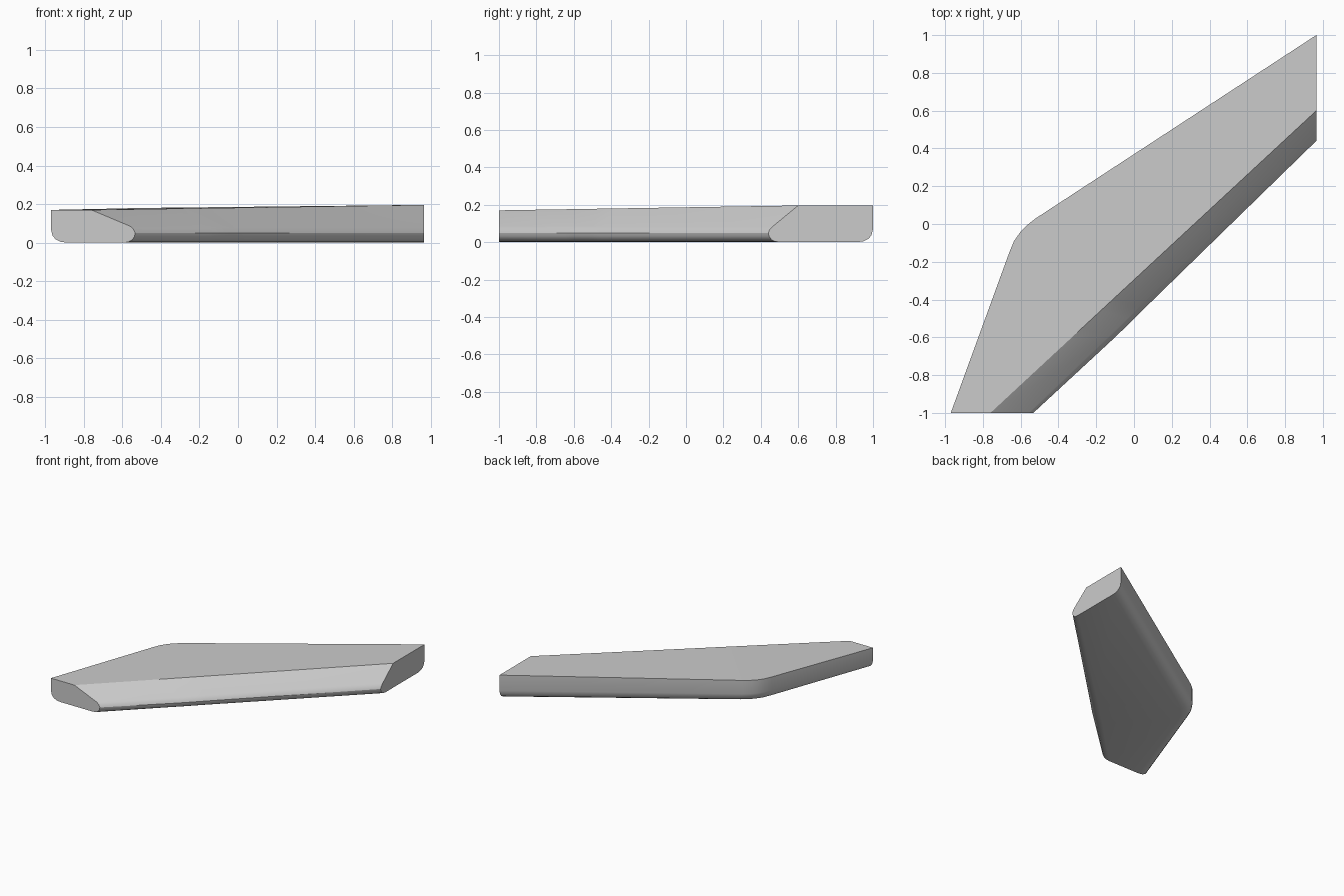
import bpy, bmesh
from mathutils import Vector

if "Cube" in bpy.data.objects:
    bpy.data.objects.remove(bpy.data.objects["Cube"])

# Stations along the bar: fraction along the inner edge, outer edge point, inner-edge bow
stations = [
    (0.00, (-0.97, -1.00), 0.000),
    (0.25, (-0.66, -0.15), 0.010),
    (0.28, (-0.635, -0.09), 0.011),
    (0.31, (-0.60, -0.04), 0.011),
    (0.34, (-0.565, -0.005), 0.010),
    (0.38, (-0.52, 0.03), 0.009),
    (1.00, (0.965, 1.00), 0.000),
]
crease = (Vector((-0.76, -1.0)), Vector((0.965, 0.60)))
nose = (Vector((-0.533, -1.0)), Vector((0.965, 0.44)))

# Rounded edge profiles: (inset from the edge, height)
nose_profile = [(0.025, 0.085), (0.008, 0.068), (0.0, 0.05), (0.004, 0.032),
                (0.016, 0.014), (0.035, 0.004), (0.065, 0.0)]
outer_profile = [(0.085, 0.0), (0.05, 0.005), (0.024, 0.018), (0.008, 0.038), (0.0, 0.07)]

bm = bmesh.new()
rings = []
for t, outer, bow in stations:
    o = Vector(outer)
    c = crease[0].lerp(crease[1], t)
    n = nose[0].lerp(nose[1], t) + Vector((0.69, -0.72)) * bow
    d = (n - o).normalized()
    top = 0.17 + 0.026 * t
    pts = [(o, top), (c, top)]
    pts += [(n - d * k, z) for k, z in nose_profile]
    pts += [(o + d * k, z) for k, z in outer_profile]
    rings.append([bm.verts.new((p.x, p.y, z)) for p, z in pts])

# Skin between neighbouring sections, then cap the cut ends
count = len(rings[0])
for a, b in zip(rings, rings[1:]):
    for i in range(count):
        j = (i + 1) % count
        bm.faces.new((a[i], a[j], b[j], b[i]))
bm.faces.new(rings[0])
bm.faces.new(rings[-1][::-1])
bmesh.ops.recalc_face_normals(bm, faces=bm.faces)

mesh = bpy.data.meshes.new("angled_bar")
bm.to_mesh(mesh)
bm.free()
bar = bpy.data.objects.new("angled_bar", mesh)
bpy.context.collection.objects.link(bar)
bpy.context.view_layer.objects.active = bar
bar.select_set(True)
bpy.ops.object.shade_smooth_by_angle(angle=0.52)
